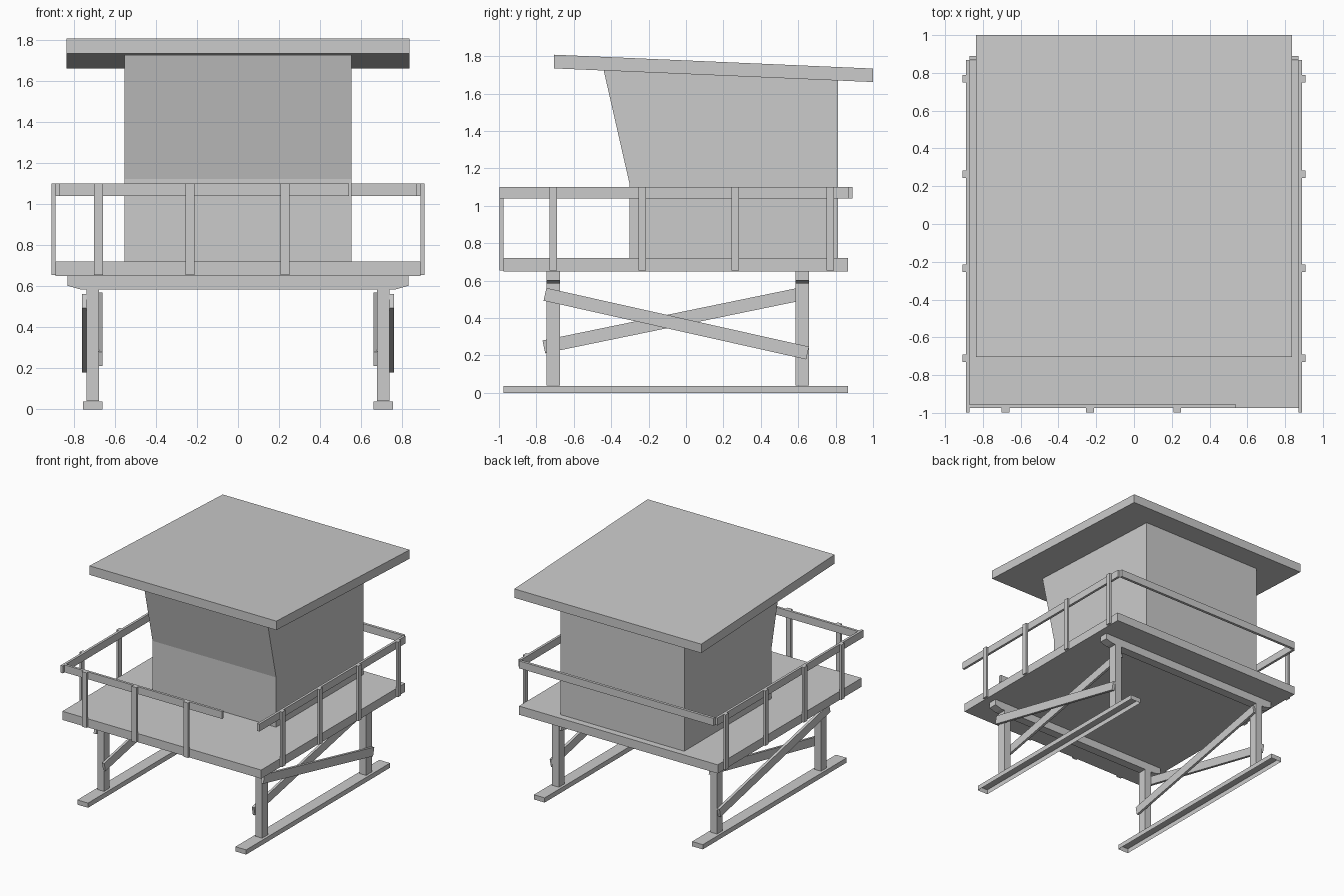
import bpy, bmesh
from math import atan2, hypot
from mathutils import Matrix

if "Cube" in bpy.data.objects:
    bpy.data.objects.remove(bpy.data.objects["Cube"])


def add_object(name, bm):
    bmesh.ops.recalc_face_normals(bm, faces=bm.faces)
    me = bpy.data.meshes.new(name)
    bm.to_mesh(me)
    bm.free()
    ob = bpy.data.objects.new(name, me)
    bpy.context.collection.objects.link(ob)
    return ob


def box(name, x, y, z, open_bottom=False):
    """Axis-aligned box from (min, max) ranges."""
    bm = bmesh.new()
    bmesh.ops.create_cube(bm, size=1)
    for v in bm.verts:
        v.co = [r[0] if c < 0 else r[1] for c, r in zip(v.co, (x, y, z))]
    ob = add_object(name, bm)
    if open_bottom:
        bm = bmesh.new()
        bm.from_mesh(ob.data)
        low = [f for f in bm.faces if f.normal.z < -0.9]
        bmesh.ops.delete(bm, geom=low, context='FACES_ONLY')
        bm.to_mesh(ob.data)
        bm.free()
    return ob


def prism(name, pts, lo, hi, axis):
    """Extrude a 2D profile along x (pts = y, z) or y (pts = x, z)."""
    bm = bmesh.new()
    place = (lambda t, p: (t, *p)) if axis == 'x' else (lambda t, p: (p[0], t, p[1]))
    a = [bm.verts.new(place(lo, p)) for p in pts]
    b = [bm.verts.new(place(hi, p)) for p in pts]
    bm.faces.new(a)
    bm.faces.new(b)
    for i in range(len(pts)):
        j = (i + 1) % len(pts)
        bm.faces.new((a[i], a[j], b[j], b[i]))
    return add_object(name, bm)


def plank(name, x, start, end, width):
    """Diagonal plank in the y-z plane with square-cut ends."""
    dy, dz = end[0] - start[0], end[1] - start[1]
    mid = ((x[0] + x[1]) / 2, (start[0] + end[0]) / 2, (start[1] + end[1]) / 2)
    bm = bmesh.new()
    bmesh.ops.create_cube(bm, size=1, matrix=(
        Matrix.Translation(mid) @ Matrix.Rotation(atan2(dz, dy), 4, 'X')
        @ Matrix.Diagonal((x[1] - x[0], hypot(dy, dz), width, 1))))
    return add_object(name, bm)


def mirror_x(ob):
    mod = ob.modifiers.new("mirror", 'MIRROR')
    mod.use_axis[0] = True
    mod.use_clip = False
    mod.use_mirror_merge = False


# Deck, cabin with leaning front, sloping roof
box("deck", (-0.89, 0.89), (-0.975, 0.865), (0.65, 0.72))
prism("cabin", [(-0.303, 0.72), (0.812, 0.72), (0.812, 1.671),
                (-0.44, 1.724), (-0.303, 1.123)], -0.553, 0.553, 'x')
prism("roof", [(-0.705, 1.735), (1.0, 1.662), (1.0, 1.734), (-0.705, 1.808)],
      -0.837, 0.837, 'x')

# Cross beams with chamfered ends, and legs
beam = [(-0.83, 0.65), (-0.83, 0.602), (-0.77, 0.585),
        (0.77, 0.585), (0.83, 0.602), (0.83, 0.65)]
for side, y in (("front", (-0.745, -0.673)), ("back", (0.585, 0.657))):
    prism(side + "_beam", beam, *y, 'y')
    mirror_x(box(side + "_legs", (0.678, 0.738), y, (0.04, 0.585)))

# Ground skids (open underneath) and crossed braces
mirror_x(box("skids", (0.66, 0.756), (-0.975, 0.865), (0, 0.038), True))
mirror_x(plank("outer_brace", (0.738, 0.76), (-0.754, 0.527), (0.65, 0.213), 0.07))
mirror_x(plank("inner_brace", (0.66, 0.68), (-0.76, 0.246), (0.645, 0.535), 0.07))

# Railing
rail_z = (1.04, 1.10)
mirror_x(box("side_rails", (0.87, 0.89), (-0.997, 0.868), rail_z))
box("back_rail", (-0.87, 0.87), (0.868, 0.89), rail_z)
box("front_rail", (-0.87, 0.54), (-0.975, -0.955), rail_z)
for y in (-0.711, -0.234, 0.263, 0.77):
    mirror_x(box("side_posts", (0.89, 0.908), (y - 0.02, y + 0.02), (0.655, 1.10)))
for x in (-0.68, -0.234, 0.229):
    box("front_post", (x - 0.021, x + 0.021), (-0.997, -0.975), (0.655, 1.10))
